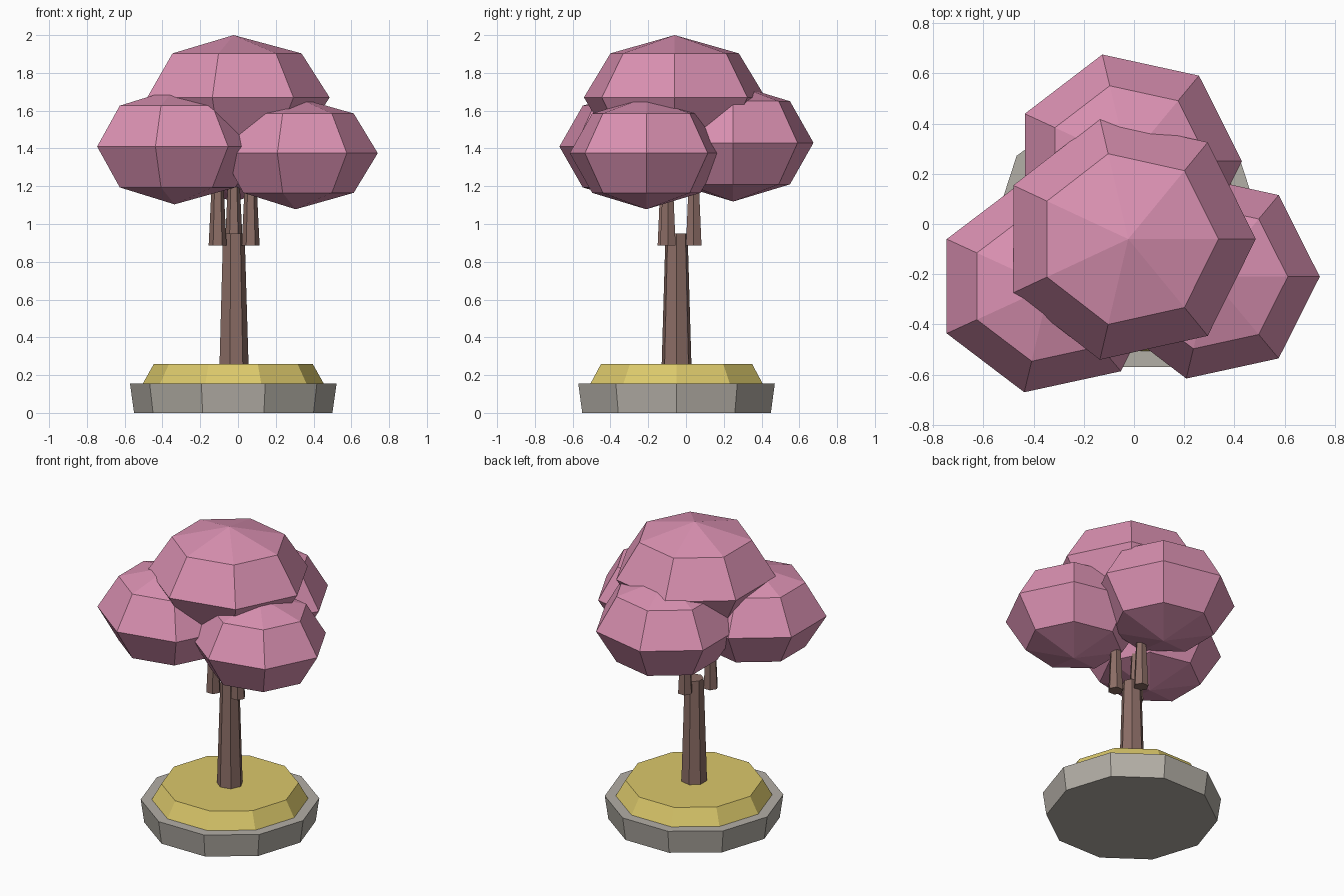
import bpy
import math

cube = bpy.data.objects.get("Cube")
if cube:
    bpy.data.objects.remove(cube, do_unlink=True)


def material(name, rgb):
    mat = bpy.data.materials.new(name)
    mat.use_nodes = True
    mat.diffuse_color = (*rgb, 1)
    mat.node_tree.nodes["Principled BSDF"].inputs["Base Color"].default_value = (*rgb, 1)
    return mat


PINK = material("blossom pink", (0.71, 0.285, 0.448))
BROWN = material("bark brown", (0.264, 0.155, 0.133))
YELLOW = material("dry grass yellow", (0.71, 0.58, 0.147))
GREY = material("stone grey", (0.45, 0.424, 0.38))


def lathe(name, mat, sides, centre, profile, stretch=(1, 1)):
    """Faceted solid from (radius, z) rings; a zero radius makes a pole."""
    verts, faces, rings = [], [], []
    for radius, z in profile:
        count = sides if radius > 0 else 1
        rings.append([len(verts) + i for i in range(count)])
        for i in range(count):
            a = math.tau * i / sides
            verts.append((radius * stretch[0] * math.cos(a),
                          radius * stretch[1] * math.sin(a), z))
    for low, high in zip(rings, rings[1:]):
        for i in range(sides):
            j = (i + 1) % sides
            if len(low) == 1:
                faces.append((low[0], high[j], high[i]))
            elif len(high) == 1:
                faces.append((low[i], low[j], high[0]))
            else:
                faces.append((low[i], low[j], high[j], high[i]))
    if len(rings[0]) > 1:
        faces.append(rings[0][::-1])
    if len(rings[-1]) > 1:
        faces.append(rings[-1])
    mesh = bpy.data.meshes.new(name)
    mesh.from_pydata(verts, [], faces)
    mesh.materials.append(mat)
    obj = bpy.data.objects.new(name, mesh)
    obj.location = centre
    bpy.context.collection.objects.link(obj)
    return obj


def foliage(name, centre, rx, ry, rz):
    """Seven-sided, four-band ellipsoid."""
    h = math.sqrt(0.5)
    rings = [(0, -rz), (h, -h * rz), (1, 0), (h, h * rz), (0, rz)]
    lathe(name, PINK, 7, centre, rings, (rx, ry))


# Planter and ground
AXIS = (-0.025, -0.05, 0)
lathe("stone_planter", GREY, 10, AXIS, [(0.525, 0), (0.547, 0.155)])
lathe("grass_mound", YELLOW, 10, AXIS, [(0.482, 0.15), (0.42, 0.26)])

# Trunk and branches
lathe("trunk", BROWN, 7, AXIS, [(0.081, 0.25), (0.06, 0.95)])
for name, x, y in (("right_branch", -0.108, -0.109),
                   ("left_branch", 0.067, -0.096),
                   ("back_branch", -0.022, 0.041)):
    lathe(name, BROWN, 6, (x, y, 0), [(0.0475, 0.885), (0.028, 1.28)])

# Foliage clumps
foliage("top_foliage", (-0.023, -0.06, 1.67), 0.508, 0.493, 0.33)
foliage("right_foliage", (-0.336, -0.248, 1.41), 0.455, 0.433, 0.306)
foliage("left_foliage", (0.305, -0.21, 1.375), 0.435, 0.416, 0.297)
foliage("back_foliage", (-0.025, 0.25, 1.43), 0.455, 0.436, 0.311)
